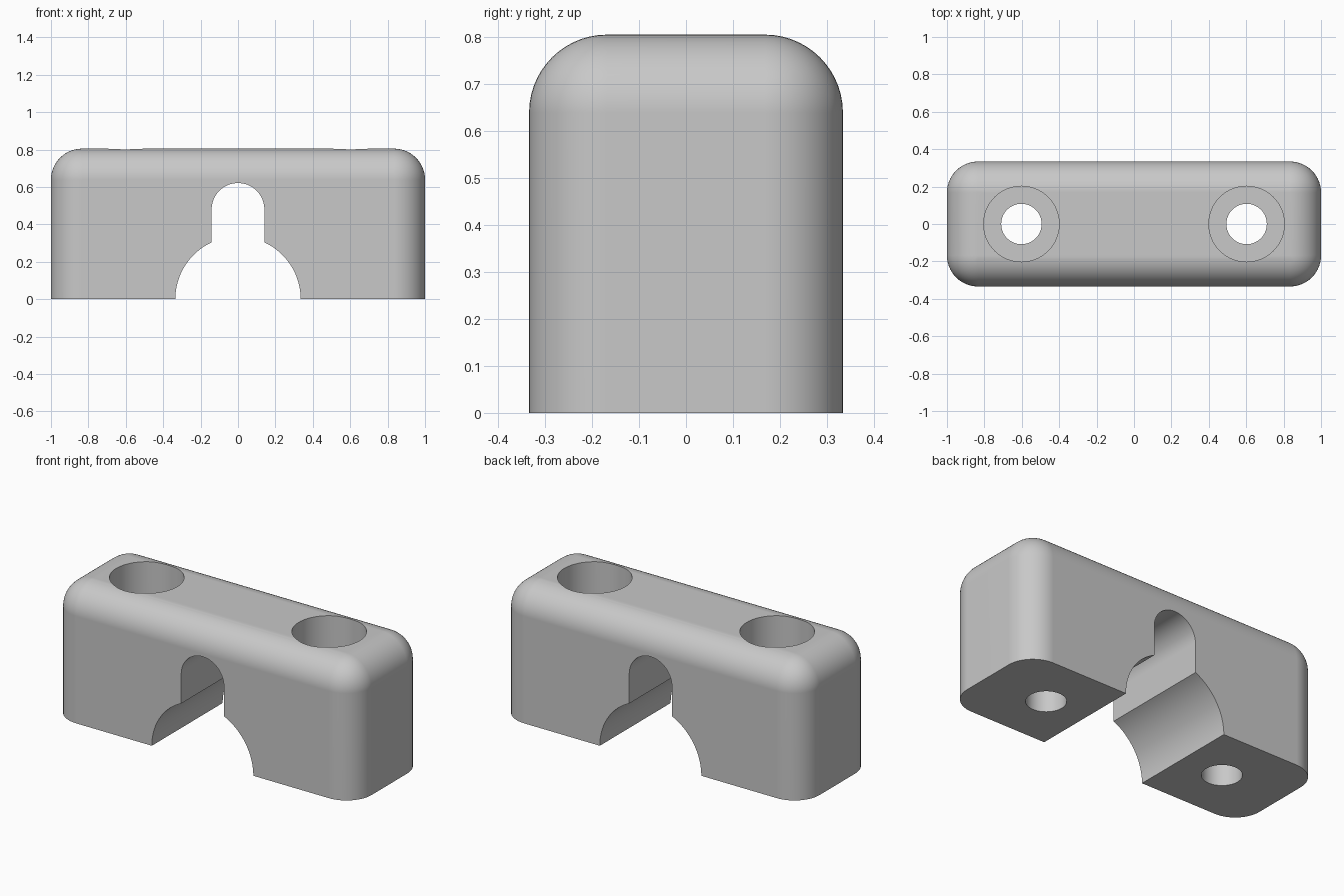
import bpy, bmesh
from math import pi, sin, cos, asin, sqrt
from mathutils import Vector

if "Cube" in bpy.data.objects:
    bpy.data.objects.remove(bpy.data.objects["Cube"], do_unlink=True)

HALF_X, HALF_Y, HEIGHT, ROUND = 1.0, 0.334, 0.805, 0.166
HOLE_X, HOLE_R, BORE_R, BORE_FLOOR = 0.602, 0.108, 0.202, 0.4
ARCH_R, SLOT_R, SLOT_Z = 0.335, 0.141, 0.48

grey = bpy.data.materials.new("plain grey")
grey.use_nodes = True
colour = (0.58, 0.58, 0.58, 1)
grey.diffuse_color = colour
grey.node_tree.nodes["Principled BSDF"].inputs["Base Color"].default_value = colour


def make_object(name, bm):
    bmesh.ops.recalc_face_normals(bm, faces=bm.faces)
    mesh = bpy.data.meshes.new(name)
    bm.to_mesh(mesh)
    bm.free()
    mesh.materials.append(grey)
    ob = bpy.data.objects.new(name, mesh)
    bpy.context.collection.objects.link(ob)
    return ob


def prism(name, points, direction):
    """Closed outline pushed along a direction."""
    bm = bmesh.new()
    face = bm.faces.new([bm.verts.new(p) for p in points])
    new = bmesh.ops.extrude_face_region(bm, geom=[face])["geom"]
    bmesh.ops.translate(bm, vec=Vector(direction),
                        verts=[v for v in new if isinstance(v, bmesh.types.BMVert)])
    return make_object(name, bm)


def circle(x, z, r, n=64):
    return [(x + r * cos(2 * pi * i / n), r * sin(2 * pi * i / n), z) for i in range(n)]


def arc(cz, r, start, end, n=32):
    angles = [start + (end - start) * i / n for i in range(n + 1)]
    return [(r * cos(a), -1, cz + r * sin(a)) for a in angles]


# Block with rounded top and upright edges, flat underneath
bm = bmesh.new()
bmesh.ops.create_cube(bm, size=1)
for v in bm.verts:
    v.co = (v.co.x * 2 * HALF_X, v.co.y * 2 * HALF_Y, (v.co.z + 0.5) * HEIGHT)
edges = [e for e in bm.edges if max(v.co.z for v in e.verts) > 0.1]
bmesh.ops.bevel(bm, geom=edges, offset=ROUND, offset_type='OFFSET',
                segments=14, profile=0.5, affect='EDGES')
clamp = make_object("clamp_block", bm)

# Arched passage with a narrower round-topped slot above it
meet = asin(SLOT_R / ARCH_R)
outline = [(ARCH_R, -1, -0.2)]
outline += arc(0, ARCH_R, 0, pi / 2 - meet)
outline += arc(SLOT_Z, SLOT_R, 0, pi)
outline += arc(0, ARCH_R, pi / 2 + meet, pi)
outline += [(-ARCH_R, -1, -0.2)]
cutters = [prism("passage_cutter", outline, (0, 2, 0))]

# Screw holes with wide counterbores
for side in (-1, 1):
    x = side * HOLE_X
    cutters.append(prism("screw_hole_cutter", circle(x, -0.2, HOLE_R), (0, 0, 1.2)))
    cutters.append(prism("counterbore_cutter", circle(x, BORE_FLOOR, BORE_R), (0, 0, 1)))

bpy.ops.object.select_all(action='DESELECT')
clamp.select_set(True)
bpy.context.view_layer.objects.active = clamp
for cutter in cutters:
    cutter.hide_render = True
    mod = clamp.modifiers.new("cut", 'BOOLEAN')
    mod.operation = 'DIFFERENCE'
    mod.solver = 'EXACT'
    mod.object = cutter
    bpy.ops.object.modifier_apply(modifier=mod.name)
    bpy.data.objects.remove(cutter, do_unlink=True)

# Smooth curves, crisp cut edges, even shading on the flats
bpy.ops.object.shade_smooth_by_angle(angle=pi / 6)
normals = clamp.modifiers.new("even_normals", 'WEIGHTED_NORMAL')
normals.keep_sharp = True
